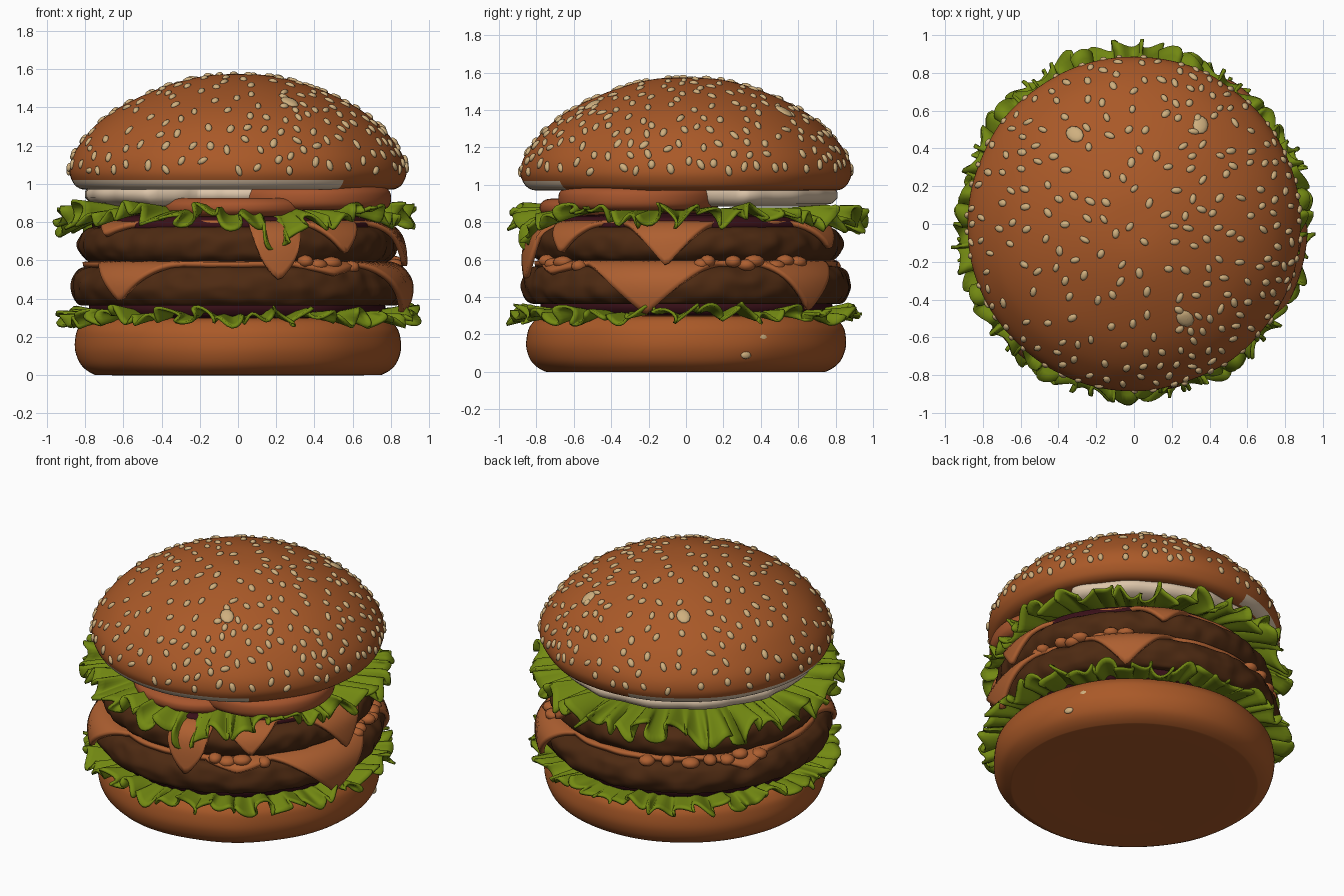
import bpy, bmesh, math, random
from mathutils import Vector, Matrix, noise

if "Cube" in bpy.data.objects:
    bpy.data.objects.remove(bpy.data.objects["Cube"])

random.seed(7)
TAU = 2 * math.pi
rad = math.radians


def material(name, rgb):
    m = bpy.data.materials.new(name)
    m.diffuse_color = (*rgb, 1)
    m.use_nodes = True
    m.node_tree.nodes["Principled BSDF"].inputs["Base Color"].default_value = m.diffuse_color
    return m


BUN = material("toasted bun", (0.40, 0.10, 0.021))
CHEESE = material("cheese orange", (0.42, 0.115, 0.03))
TOMATO = material("tomato", (0.38, 0.09, 0.026))
LETTUCE = material("lettuce green", (0.17, 0.25, 0.006))
MEAT = material("grilled meat", (0.075, 0.023, 0.006))
RED = material("dark red filling", (0.04, 0.005, 0.009))
SEED = material("sesame", (0.62, 0.43, 0.21))
CREAM = material("cream sauce", (0.72, 0.56, 0.40))


def finish(name, bm, mats):
    bmesh.ops.recalc_face_normals(bm, faces=bm.faces)
    me = bpy.data.meshes.new(name)
    bm.to_mesh(me)
    bm.free()
    me.shade_smooth()
    for m in mats:
        me.materials.append(m)
    ob = bpy.data.objects.new(name, me)
    bpy.context.collection.objects.link(ob)
    return ob


def ring_surface(name, fn, nt, ns, *mats, thick=0, rule=None):
    """Surface closed around z; fn(angle, row) gives each point."""
    bm = bmesh.new()
    v = [[bm.verts.new(fn(TAU * i / nt, j)) for j in range(ns)] for i in range(nt)]
    for i in range(nt):
        a, b = v[i], v[(i + 1) % nt]
        for j in range(ns - 1):
            f = bm.faces.new((a[j], b[j], b[j + 1], a[j + 1]))
            if rule and rule(f.calc_center_median()):
                f.material_index = 1
    bmesh.ops.remove_doubles(bm, verts=bm.verts, dist=1e-5)
    ob = finish(name, bm, mats)
    if thick:
        mod = ob.modifiers.new("thickness", "SOLIDIFY")
        mod.thickness = thick
        mod.offset = 0
    return ob


def smooth_profile(pts, n=5):
    """Catmull-Rom through (r, z) points."""
    p = [Vector(q) for q in pts]
    p = [p[0]] + p + [p[-1]]
    out = []
    for a, b, c, d in zip(p, p[1:], p[2:], p[3:]):
        for k in range(n):
            t = k / n
            q = 0.5 * (2 * b + (c - a) * t + (2 * a - 5 * b + 4 * c - d) * t * t
                       + (3 * b - a - 3 * c + d) * t ** 3)
            out.append(Vector((max(q.x, 0), q.y)))
    return out + [p[-1]]


def lathe(name, pts, *mats, bump=0, freq=3, nt=128, centre=(0, 0), rule=None):
    prof = smooth_profile(pts)

    def fn(t, j):
        r, z = prof[j]
        c = Vector((r * math.cos(t), r * math.sin(t), z))
        k = 1 + bump * noise.noise(c * freq)
        return Vector((c.x * k + centre[0], c.y * k + centre[1], z))
    return ring_surface(name, fn, nt, len(prof), *mats, rule=rule)


# Buns; the top one has a pale cut edge around its left side
lathe("bottom_bun", [(0, 0), (0.4, 0), (0.70, 0), (0.76, 0.006), (0.82, 0.05), (0.85, 0.12),
                     (0.85, 0.19), (0.83, 0.25), (0.77, 0.295), (0.6, 0.3), (0, 0.3)],
      BUN, bump=0.012)


def pale_edge(c):
    a = math.degrees(math.atan2(c.y, c.x)) % 360
    return 0.972 < c.z < 1.02 and 100 < a < 309


TOP = [(0, 0.985), (0.4, 0.985), (0.72, 0.98), (0.80, 0.97), (0.845, 0.985), (0.872, 1.02),
       (0.885, 1.07), (0.87, 1.14), (0.82, 1.22), (0.74, 1.31), (0.62, 1.40), (0.46, 1.48),
       (0.3, 1.537), (0.15, 1.568), (0, 1.575)]
lathe("top_bun", TOP, BUN, CREAM, bump=0.01, rule=pale_edge)

# Sesame seeds scattered over the dome
prof = [p for p in smooth_profile(TOP, 12) if p.y > 1.07]
weights = [p.x + 0.01 for p in prof]
placed = []
bm = bmesh.new()


def add_seed(co, nrm, length, width, height, spin):
    rot = nrm.to_track_quat('Z', 'Y').to_matrix().to_4x4()
    bmesh.ops.create_uvsphere(
        bm, u_segments=10, v_segments=6, radius=1,
        matrix=Matrix.Translation(co) @ rot @ Matrix.Rotation(spin, 4, 'Z')
        @ Matrix.Diagonal((width, length, height, 1)))


def on_dome(i, t):
    p, q = prof[max(i - 1, 0)], prof[min(i + 1, len(prof) - 1)]
    d = (q - p).normalized()
    ct, st = math.cos(t), math.sin(t)
    r, z = prof[i]
    return Vector((r * ct, r * st, z)), Vector((d.y * ct, d.y * st, -d.x))


for _ in range(1500):
    i = random.choices(range(len(prof)), weights)[0]
    co, nrm = on_dome(i, random.uniform(0, TAU))
    gap = 0.062 if co.x > 0.2 else 0.082
    if len(placed) < 290 and all((co - c).length > gap for c in placed):
        placed.append(co)
        add_seed(co, nrm, random.uniform(0.024, 0.032), random.uniform(0.015, 0.02),
                 0.014, random.gauss(0, 0.5))
for x, y in ((0.35, 0.52), (0.27, -0.5), (-0.31, 0.47)):
    i = min(range(len(prof)), key=lambda k: abs(prof[k].x - math.hypot(x, y)))
    add_seed(*on_dome(i, math.atan2(y, x)), 0.055, 0.042, 0.014, 0.3)
for y, z, s in ((0.41, 0.18, 0.04), (0.32, 0.09, 0.03)):
    d = Vector((math.sqrt(0.846 ** 2 - y * y), y, 0))
    add_seed(d + Vector((0, 0, z)), d.normalized(), s * 0.7, s, 0.012, 0)
finish("sesame_seeds", bm, [SEED])

# Dark filling seen between the layers
lathe("red_filling", [(0, 0.29), (0.5, 0.29), (0.72, 0.30), (0.77, 0.33), (0.77, 0.38), (0.72, 0.45),
                      (0.72, 0.7), (0.75, 0.76), (0.75, 0.80), (0.7, 0.83), (0.4, 0.85), (0, 0.85)],
      RED, bump=0.03)


# Patties
def patty(name, r, z0, z1):
    m, h = (z0 + z1) / 2, (z1 - z0) / 2
    pts = [(0, z0), (r * 0.5, z0), (r * 0.85, z0 + 0.01)]
    pts += [(r - 0.085 + 0.085 * math.cos(a), m + h * math.sin(a))
            for a in (-1.3, -0.8, -0.4, 0, 0.4, 0.8, 1.3)]
    pts += [(r * 0.85, z1), (r * 0.5, z1), (0, z1)]
    lathe(name, pts, MEAT, bump=0.022, freq=11, nt=200)


patty("lower_patty", 0.88, 0.36, 0.565)
patty("upper_patty", 0.835, 0.59, 0.775)


# Melted cheese: a sheet that runs outward, then hangs in pointed corners
def cheese(name, pts, base, drapes):
    path = smooth_profile(pts, 8)
    acc = [0]
    for a, b in zip(path, path[1:]):
        acc.append(acc[-1] + (b - a).length)

    def at(d):
        for k in range(1, len(path)):
            if acc[k] >= d:
                return path[k - 1].lerp(path[k], (d - acc[k - 1]) / max(acc[k] - acc[k - 1], 1e-6))
        return path[-1]

    def fn(t, j):
        length = base + 0.025 * noise.noise(Vector((math.cos(t), math.sin(t), 0)) * 4)
        for ang, width, depth, power in drapes:
            off = abs((math.degrees(t) - ang + 180) % 360 - 180) / width
            if off < 1:
                length = max(length, base + depth * (1 - off) ** power)
        r, z = at(length * j / 15)
        return Vector((r * math.cos(t), r * math.sin(t), z))
    ring_surface(name, fn, 240, 16, CHEESE, thick=0.028)


cheese("lower_cheese", [(0.55, 0.585), (0.74, 0.585), (0.83, 0.57), (0.885, 0.52), (0.905, 0.46),
                        (0.9, 0.38), (0.87, 0.28)], 0.26,
       [(227, 21, 0.24, 1.3), (-14, 27, 0.32, 1.2), (47, 20, 0.30, 1.2), (-55, 14, 0.09, 0.7),
        (150, 14, 0.10, 1)])
cheese("upper_cheese", [(0.55, 0.80), (0.70, 0.80), (0.79, 0.78), (0.845, 0.73), (0.865, 0.67),
                        (0.875, 0.6), (0.88, 0.5)], 0.20,
       [(-7, 20, 0.29, 1.2), (-76, 9, 0.36, 0.35), (-50, 13, 0.22, 0.9), (62, 14, 0.2, 1),
        (215, 14, 0.12, 1)])

# Lumps of cheese squeezed out between the patties
bm = bmesh.new()
for a in list(range(4, 50, 6)) + list(range(110, 166, 8)) + list(range(-66, -40, 7)):
    t = rad(a + random.uniform(-2, 2))
    bmesh.ops.create_icosphere(
        bm, subdivisions=2, radius=1,
        matrix=Matrix.Translation((0.82 * math.cos(t), 0.82 * math.sin(t), random.uniform(0.565, 0.60)))
        @ Matrix.Rotation(t, 4, 'Z') @ Matrix.Diagonal((0.05, random.uniform(0.04, 0.06), 0.034, 1)))
finish("cheese_lumps", bm, [CHEESE])


# Ruffled lettuce rings; each dip is (angle, width, drop, change of radius)
def lettuce(name, z0, r_in, amp, droop, dips, seed):
    rows = 9

    def fn(t, j):
        s = j / (rows - 1)
        c = Vector((math.cos(t), math.sin(t), seed))
        slow, mid = noise.noise(c * 2.2), noise.noise(c * 7)
        ph = 5 * noise.noise(c * 3 + Vector((9, 2, 0)))
        wave = 0.55 * math.sin(21 * t + ph) + 0.45 * math.sin(47 * t - 1.5 * ph)
        out = 0.925 + 0.03 * slow + 0.04 * mid + 0.022 * math.sin(58 * t + ph)
        z = z0 + amp * s ** 1.4 * (wave + 0.55 * slow) - droop * s * s
        for ang, width, drop, dr in dips:
            g = math.exp(-(((math.degrees(t) - ang + 180) % 360 - 180) / width) ** 2)
            z -= drop * g * s * s
            out += dr * g
        a = t + 0.03 * s * s * math.sin(47 * t + ph)
        r = r_in + (out - r_in) * s
        return Vector((r * math.cos(a), r * math.sin(a), z))
    ring_surface(name, fn, 560, rows, LETTUCE, thick=0.016)


lettuce("lower_lettuce", 0.315, 0.62, 0.055, 0.01, [], 1.3)
lettuce("upper_lettuce", 0.865, 0.55, 0.075, 0.03,
        [(-77, 9, 0.13, -0.03), (140, 14, 0.09, 0), (-25, 22, -0.02, -0.07), (190, 16, 0.03, 0.03),
         (90, 25, 0.03, 0.03)], 4.7)


# Tomato slices
def tomato(name, x, y, r, z0, z1):
    m = (z0 + z1) / 2
    lathe(name, [(0, z0), (r * 0.6, z0), (r - 0.05, z0), (r - 0.01, z0 + 0.02), (r, m),
                 (r - 0.01, z1 - 0.02), (r - 0.05, z1), (r * 0.6, z1), (0, z1)],
          TOMATO, bump=0.02, nt=64, centre=(x, y))


tomato("right_tomato", 0.37, -0.25, 0.43, 0.865, 0.985)
tomato("front_tomato", 0.0, -0.36, 0.42, 0.83, 0.925)


# Cream sauce oozing out at the left and back
def sauce(t, j):
    a = math.degrees(t)
    reach = min(max(min(a - 8, 248 - a) / 14, 0), 1)
    edge = 0.55 + 0.25 * reach + 0.03 * noise.noise(Vector((math.cos(t), math.sin(t), 0)) * 5)
    r, z = ((0, 0.885), (edge - 0.1, 0.885), (edge - 0.03, 0.9), (edge, 0.93), (edge, 0.96),
            (edge - 0.02, 0.985), (edge - 0.1, 0.995), (0, 0.995))[j]
    return Vector((r * math.cos(t), r * math.sin(t), z))


ring_surface("cream_sauce", sauce, 160, 8, CREAM)
